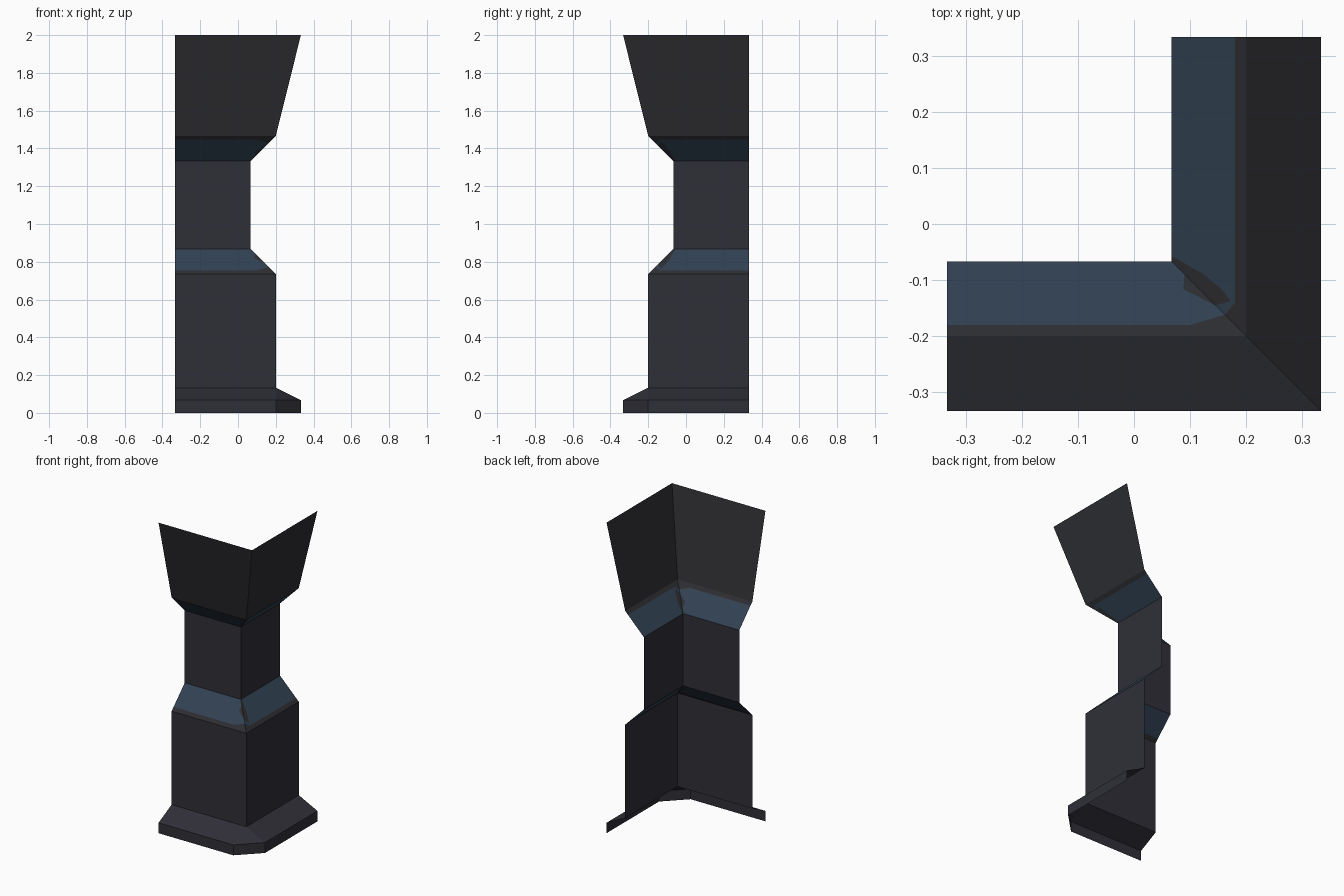
import bpy, bmesh
from mathutils import Vector

if "Cube" in bpy.data.objects:
    bpy.data.objects.remove(bpy.data.objects["Cube"])

E = 0.333            # half extent of the L-shaped corner
IN, MID = 0.067, 0.2  # recessed and main wall offsets


def material(name, rgb):
    m = bpy.data.materials.new(name)
    m.diffuse_color = (*rgb, 1)
    m.use_nodes = True
    m.node_tree.nodes["Principled BSDF"].inputs["Base Color"].default_value = m.diffuse_color
    return m


SLATE = material("dark slate", (0.0285, 0.0280, 0.0385))
CHARCOAL = material("charcoal", (0.0265, 0.0270, 0.0320))
BLUE = material("muted blue", (0.0305, 0.0525, 0.0850))


def build(name, polys, mats):
    """Open sheet from (points, material index); every face points outward."""
    bm = bmesh.new()
    for pts, mi in polys:
        f = bm.faces.new([bm.verts.new(p) for p in pts])
        f.material_index = mi
        f.normal_update()
        if f.normal.dot(Vector((1, -1, 0))) < 0:
            f.normal_flip()
    bmesh.ops.remove_doubles(bm, verts=bm.verts, dist=0.0005)
    me = bpy.data.meshes.new(name)
    bm.to_mesh(me)
    bm.free()
    for m in mats:
        me.materials.append(m)
    ob = bpy.data.objects.new(name, me)
    bpy.context.collection.objects.link(ob)
    return ob


def wall(name, o0, z0, o1, z1, mat):
    """Two panels meeting at a mitred corner."""
    front = [(-E, -o0, z0), (o0, -o0, z0), (o1, -o1, z1), (-E, -o1, z1)]
    right = [(o0, -o0, z0), (o0, E, z0), (o1, E, z1), (o1, -o1, z1)]
    build(name, [(front, 0), (right, 0)], [mat])


# Straight and flared wall sections
wall("lower_wall", MID, 0.133, MID, 0.735, SLATE)
wall("recessed_wall", IN, 0.867, IN, 1.333, SLATE)
wall("flared_top_wall", MID, 1.467, E, 2.0, CHARCOAL)

# Base with a cut corner: sloped top and vertical skirt
z0, z1, z2 = 0.0, 0.067, 0.133
path = [(-E, -E), (MID, -E), (E, -MID), (E, E)]
base = []
for a, b in zip(path, path[1:]):
    base.append(([(*a, z0), (*b, z0), (*b, z1), (*a, z1)], 0))
c = (MID, -MID, z2)
base += [([(-E, -E, z1), (MID, -E, z1), c, (-E, -MID, z2)], 0),
         ([(MID, -E, z1), (E, -MID, z1), c], 0),
         ([(E, -MID, z1), (E, E, z1), (MID, E, z2), c], 0)]
build("base_plinth", base, [SLATE])

# Painted bands: blue with a dark outer border and a worn patch at the corner
S = 0.18  # offset where the blue ends
front_wear = [(IN, -IN), (0.09, -0.09), (0.088, -0.116), (0.125, -0.135), (0.145, -0.145)]
front_edge = [(0.162, -0.162), (0.10, -S), (-E, -S)]
right_wear = [(IN, -0.057), (0.09, -0.07), (0.125, -0.09), (0.16, -0.12), (0.172, -0.138)]
front_blue = [(-E, -IN)] + front_wear + front_edge
front_dark = front_edge + [(-E, -MID), (MID, -MID)]
front_patch = front_wear[1:]
right_blue = [(IN, E)] + right_wear + [(S, -0.14), (S, E)]
right_tip = [(0.145, -0.145), (0.172, -0.138), (S, -0.14), (0.162, -0.162)]
right_patch = [(IN, -IN)] + right_wear + [(0.145, -0.145), (0.09, -0.09)]
right_dark = [(S, E), (S, -0.14), (0.162, -0.162), (MID, -MID), (MID, E)]


def band(name, z_in, z_out):
    def lift(pts, axis):
        out = []
        for x, y in pts:
            o = -y if axis else x
            out.append((x, y, z_in + (z_out - z_in) * (o - IN) / (MID - IN)))
        return out
    polys = [(lift(p, 1), i) for p, i in
             ((front_blue, 0), (front_dark, 1), (front_patch, 1))]
    polys += [(lift(p, 0), i) for p, i in
              ((right_blue, 0), (right_tip, 0), (right_patch, 1), (right_dark, 1))]
    build(name, polys, [BLUE, CHARCOAL])


band("lower_sloped_band", 0.867, 0.735)
band("upper_sloped_band", 1.333, 1.467)
